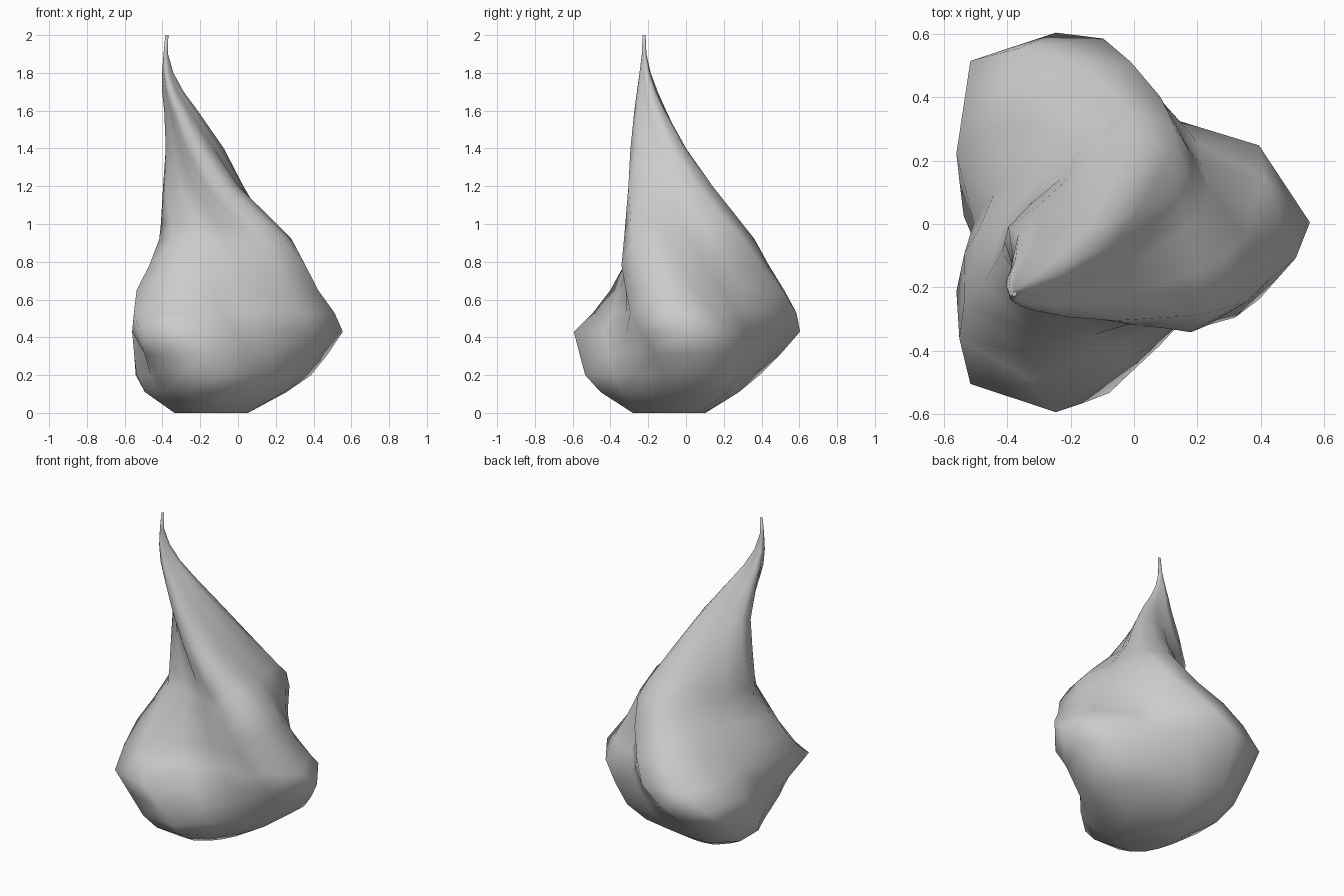
import bpy, bmesh, math

SIDES = 14

# Rings from the base to the tip: height, centre x, centre y, mean radius, lobe depth, twist in degrees
RINGS = [
    (0.00, -0.145, -0.08, 0.195, 0.015, 22),
    (0.11, -0.135, -0.055, 0.37, 0.05, 21),
    (0.20, -0.115, -0.04, 0.445, 0.08, 17),
    (0.31, -0.11, -0.015, 0.485, 0.105, 8),
    (0.43, -0.11, 0.005, 0.53, 0.135, 0),
    (0.53, -0.088, 0.02, 0.487, 0.125, -12),
    (0.65, -0.08, 0.015, 0.435, 0.105, -21),
    (0.78, -0.045, -0.012, 0.38, 0.085, -30),
    (0.92, -0.04, -0.02, 0.32, 0.07, -41),
    (1.00, -0.07, -0.035, 0.285, 0.06, -48),
    (1.20, -0.16, -0.075, 0.205, 0.045, -67),
    (1.40, -0.225, -0.125, 0.14, 0.03, -84),
    (1.60, -0.304, -0.176, 0.08, 0.018, -95),
    (1.70, -0.347, -0.197, 0.052, 0.012, -100),
    (1.80, -0.374, -0.213, 0.028, 0.006, -103),
    (1.90, -0.383, -0.221, 0.012, 0.001, -105),
    (2.00, -0.377, -0.222, 0.008, 0.0, -105),
]

# Three-lobed drop, twisting as it narrows to a thin tip
bm = bmesh.new()
loops = []
for z, cx, cy, radius, depth, twist in RINGS:
    ring = []
    for i in range(SIDES):
        a = 2 * math.pi * i / SIDES
        r = radius + depth * math.cos(3 * a)
        t = a + math.radians(twist)
        ring.append(bm.verts.new((cx + r * math.cos(t), cy + r * math.sin(t), z)))
    loops.append(ring)
for low, high in zip(loops, loops[1:]):
    for i in range(SIDES):
        j = (i + 1) % SIDES
        bm.faces.new((low[i], low[j], high[j], high[i]))
# Flat base and tip caps
bm.faces.new(loops[0][::-1])
bm.faces.new(loops[-1])
for f in bm.faces:
    f.smooth = True

mesh = bpy.data.meshes.new("twisted_drop")
bm.to_mesh(mesh)
bm.free()
drop = bpy.data.objects.new("twisted_drop", mesh)
bpy.context.collection.objects.link(drop)

grey = bpy.data.materials.new("light_grey")
grey.diffuse_color = (0.6, 0.6, 0.6, 1)
mesh.materials.append(grey)
